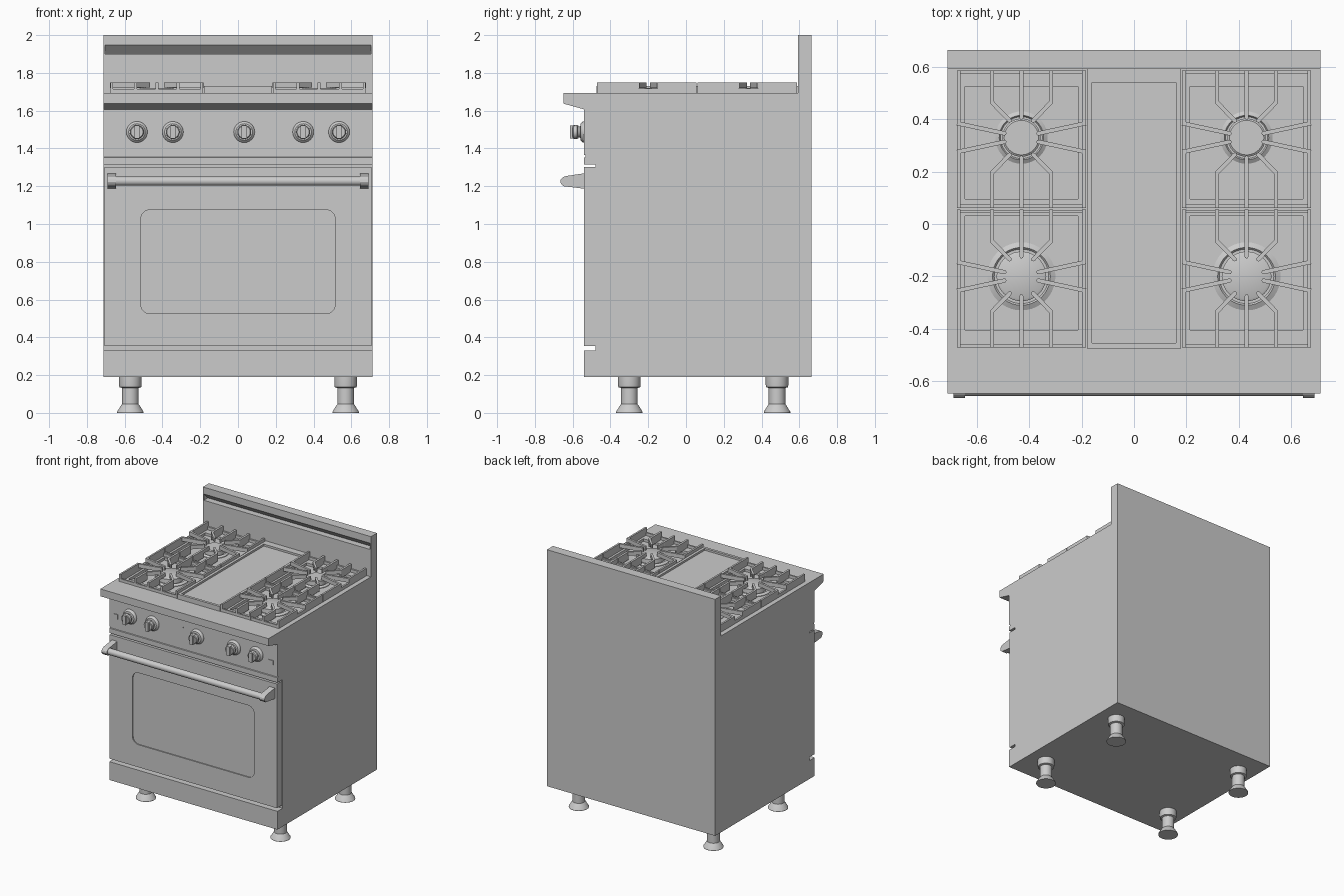
import bpy, bmesh, math
from mathutils import Matrix, Vector

if "Cube" in bpy.data.objects:
    bpy.data.objects.remove(bpy.data.objects["Cube"])

steel = bpy.data.materials.new("plain grey")
steel.diffuse_color = (0.6, 0.6, 0.6, 1)
steel.use_nodes = True
steel.node_tree.nodes["Principled BSDF"].inputs["Base Color"].default_value = steel.diffuse_color


def prism(bm, pts, axis, a, b):
    """Extrude a 2D outline along an axis: x uses (y,z), y uses (x,z), z uses (x,y)."""
    def at(u, v, w):
        return {"x": (w, u, v), "y": (u, w, v), "z": (u, v, w)}[axis]
    lo = [bm.verts.new(at(u, v, a)) for u, v in pts]
    hi = [bm.verts.new(at(u, v, b)) for u, v in pts]
    bm.faces.new(lo)
    bm.faces.new(hi)
    for i in range(len(pts)):
        j = (i + 1) % len(pts)
        bm.faces.new((lo[i], lo[j], hi[j], hi[i]))


def box(bm, x0, x1, y0, y1, z0, z1):
    prism(bm, [(x0, y0), (x1, y0), (x1, y1), (x0, y1)], "z", z0, z1)


def bar(bm, p, q, w, z0, z1):
    """Upright plate from p to q in plan, with a rounded tip at q."""
    p, q = Vector(p), Vector(q)
    d = (q - p).normalized()
    n = Vector((-d.y, d.x)) * w / 2
    d = d * w / 2
    pts = [p - n, q - n, q - n * .7 + d * .7, q + d, q + n * .7 + d * .7, q + n, p + n]
    prism(bm, [tuple(v) for v in pts], "z", z0, z1)


def lathe(bm, profile, n, loc, front=False):
    """Revolve (radius, height) points; front=True points the axis to -y."""
    m = Matrix.Translation(loc)
    if front:
        m = m @ Matrix.Rotation(math.pi / 2, 4, "X")
    rings = []
    for r, h in profile:
        rings.append([bm.verts.new(m @ Vector((r * math.cos(2 * math.pi * i / n),
                                               r * math.sin(2 * math.pi * i / n), h)))
                      for i in range(n)])
    for a, b in zip(rings, rings[1:]):
        for i in range(n):
            j = (i + 1) % n
            bm.faces.new((a[i], a[j], b[j], b[i]))
    bm.faces.new(rings[0])
    bm.faces.new(rings[-1])


def finish(bm, name, smooth=False):
    bmesh.ops.recalc_face_normals(bm, faces=bm.faces)
    me = bpy.data.meshes.new(name)
    bm.to_mesh(me)
    bm.free()
    me.materials.append(steel)
    ob = bpy.data.objects.new(name, me)
    bpy.context.collection.objects.link(ob)
    bpy.ops.object.select_all(action="DESELECT")
    ob.select_set(True)
    bpy.context.view_layer.objects.active = ob
    if smooth:
        bpy.ops.object.shade_smooth_by_angle(angle=math.radians(30))
    return ob


def cut(ob, bm):
    """Subtract the shapes in bm from ob."""
    cutter = finish(bm, "cutter")
    cutter.hide_render = True
    bpy.context.view_layer.objects.active = ob
    mod = ob.modifiers.new("cut", "BOOLEAN")
    mod.operation, mod.solver, mod.object = "DIFFERENCE", "EXACT", cutter
    bpy.ops.object.modifier_apply(modifier=mod.name)
    bpy.data.objects.remove(cutter)


W, TOP = 0.712, 1.693
BX = 0.43                                    # burner x
BURNERS = [(-0.20, 0.13, -0.475, 0.058),     # centre y, radius, grate y range
           (0.33, 0.10, 0.058, 0.59)]

# body: side outline with kick panel, control panel, lip and backguard
bm = bmesh.new()
prism(bm, [(-.54, .19), (.665, .19), (.665, 2), (.592, 2), (.592, TOP), (-.648, TOP),
           (-.648, 1.637), (-.54, 1.607), (-.54, 1.366), (-.533, 1.364), (-.533, 1.354),
           (-.54, 1.352), (-.54, 1.315), (-.478, 1.315), (-.478, .33), (-.54, .33)],
      "x", -W, W)
body = finish(bm, "range_body")
# vent slot in the backguard, burner pans in the cooktop
bm = bmesh.new()
prism(bm, [(.58, 1.96), (.64, 1.90), (.58, 1.90)], "x", -W + .008, W - .008)
for s in (-1, 1):
    x0, x1 = sorted((s * .214, s * .645))
    box(bm, x0, x1, .095, .525, TOP - .02, TOP + .1)
    box(bm, x0, x1, -.405, .03, TOP - .02, TOP + .1)
cut(body, bm)

# oven door with a recessed rounded window
bm = bmesh.new()
box(bm, -.708, .708, -.54, -.478, .353, 1.303)
door = finish(bm, "oven_door")
bm = bmesh.new()
pts = []
for k, (sx, sz) in enumerate([(1, 1), (-1, 1), (-1, -1), (1, -1)]):
    for i in range(7):
        t = math.pi / 2 * (k + i / 6)
        pts.append((sx * .465 + .05 * math.cos(t), .80 + sz * .225 + .05 * math.sin(t)))
prism(bm, pts, "y", -.6, -.532)
cut(door, bm)

# door handle bar and brackets
bm = bmesh.new()
lathe(bm, [(.024, -.66), (.024, .66)], 24, (0, 0, 0))
bmesh.ops.transform(bm, matrix=Matrix.Translation((0, -.634, 1.227)) @
                    Matrix.Rotation(math.pi / 2, 4, "Y"), verts=bm.verts)
finish(bm, "handle_bar", True)
bm = bmesh.new()
for s in (-1, 1):
    prism(bm, [(-.54, 1.268), (-.635, 1.254), (-.652, 1.248), (-.663, 1.235), (-.665, 1.222),
               (-.66, 1.21), (-.648, 1.2), (-.63, 1.198), (-.54, 1.187)],
          "x", *sorted((s * .645, s * .69)))
finish(bm, "handle_brackets", True)

# control knobs: bezel, stem, round grip and raised bar
for i, x in enumerate((-.535, -.345, .033, .345, .535)):
    bm = bmesh.new()
    lathe(bm, [(.056, 0), (.054, .008), (.044, .018), (.03, .02), (.03, .032),
               (.037, .036), (.036, .056), (.032, .06)], 24, (x, -.54, 1.487), True)
    box(bm, x - .014, x + .014, -.615, -.57, 1.452, 1.522)
    finish(bm, f"knob_{i + 1}", True)

# small switches and indicator on the control panel
bm = bmesh.new()
for x in (-.657, .657):
    box(bm, x - .02, x + .02, -.545, -.535, 1.44, 1.475)
box(bm, -.093, -.085, -.543, -.535, 1.52, 1.528)
finish(bm, "panel_switches")

# feet
for i, (x, y) in enumerate([(-.57, -.3), (.57, -.3), (-.57, .482), (.57, .482)]):
    bm = bmesh.new()
    lathe(bm, [(.07, 0), (.07, .006), (.048, .042), (.044, .046), (.044, .132),
               (.058, .136), (.06, .15), (.06, .192)], 32, (x, y, 0))
    finish(bm, f"foot_{i + 1}", True)

# griddle with a raised rim
bm = bmesh.new()
box(bm, -.18, .18, -.475, .592, TOP - .01, 1.73)
griddle = finish(bm, "griddle")
bm = bmesh.new()
box(bm, -.16, .16, -.455, .54, 1.715, 1.8)
cut(griddle, bm)

# burners and grates, mirrored left and right
for s, side in ((-1, "left"), (1, "right")):
    for (cy, r, y0, y1), place in zip(BURNERS, ("front", "back")):
        cx = s * BX
        bm = bmesh.new()
        lathe(bm, [(r, 1.66), (r, 1.677), (r * .85, 1.687), (r * .8, 1.68), (r * .72, 1.68),
                   (r * .7, 1.705), (r * .73, 1.706), (r * .73, 1.714), (r * .66, 1.719)],
              40, (cx, cy, 0))
        finish(bm, f"burner_{side}_{place}", True)

        bm = bmesh.new()
        z0, z1, zm = TOP - .003, 1.75, 1.718
        e = .003
        for t in (-1, 1):
            # side rail with a notch beside the burner
            xr = cx + t * .239
            box(bm, xr - .007, xr + .007, y0 + e, cy - .05, z0, z1)
            box(bm, xr - .007, xr + .007, cy - .05, cy + .05, z0, zm)
            box(bm, xr - .007, xr + .007, cy + .05, y1 - e, z0, z1)
            # low cross rail
            ye = y1 - e if t > 0 else y0 + e
            yr = ye - t * .007
            box(bm, cx - .239, cx + .239, yr - .006, yr + .006, z0, z0 + .025)
            # centre fin
            bar(bm, (cx, ye), (cx, cy + t * .14), .016, z0, z1)
            bar(bm, (cx, cy + t * .14), (cx, cy + t * .075), .014, zm + .004, z1)
            for u in (-1, 1):
                # long fin that bends towards the burner
                xf, yb = cx + u * .113, cy + t * .135
                bar(bm, (xf, ye), (xf, yb), .016, z0, z1)
                bar(bm, (xf, yb), (cx + u * .045, cy + t * .065), .016, zm + .004, z1)
                # side finger
                bar(bm, (cx + u * .246, cy + t * .055), (cx + u * .065, cy + t * .016),
                    .016, zm + .002, z1)
        finish(bm, f"grate_{side}_{place}")
